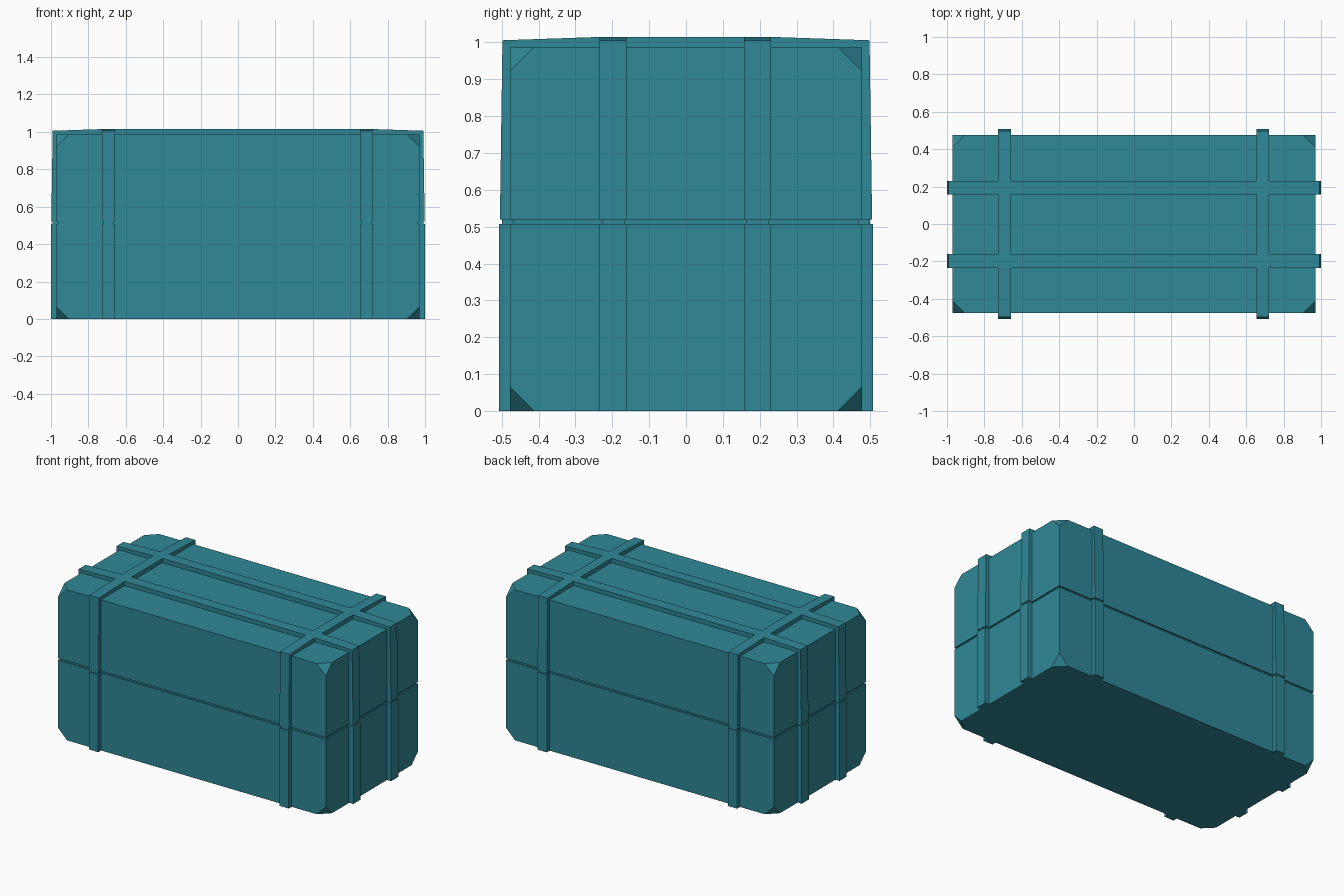
import bpy, bmesh
from mathutils import Vector

if "Cube" in bpy.data.objects:
    bpy.data.objects.remove(bpy.data.objects["Cube"])

teal = bpy.data.materials.new("teal paint")
teal.diffuse_color = (0.029, 0.246, 0.31, 1)
teal.use_nodes = True
teal.node_tree.nodes["Principled BSDF"].inputs["Base Color"].default_value = teal.diffuse_color

BX, BY, TOP = 0.97, 0.477, 0.987      # body half sizes and lid height
SX, SY = 1.0, 0.507                   # strap outer half sizes
SEAM_LO, SEAM_HI = 0.508, 0.52
CUT = 0.065                           # corner cut
INSET = 0.008


def finish(name, bm):
    bmesh.ops.recalc_face_normals(bm, faces=bm.faces)
    me = bpy.data.meshes.new(name)
    bm.to_mesh(me)
    bm.free()
    me.materials.append(teal)
    ob = bpy.data.objects.new(name, me)
    bpy.context.collection.objects.link(ob)
    return ob


def block(name, x0, x1, y0, y1, z0, z1, cut_z=None):
    """Box as a convex hull; corners at height cut_z are cut off."""
    bm = bmesh.new()
    for x, sx in ((x0, 1), (x1, -1)):
        for y, sy in ((y0, 1), (y1, -1)):
            for z, sz in ((z0, 1), (z1, -1)):
                if z == cut_z:
                    bm.verts.new((x + sx * CUT, y, z))
                    bm.verts.new((x, y + sy * CUT, z))
                    bm.verts.new((x, y, z + sz * CUT))
                else:
                    bm.verts.new((x, y, z))
    bmesh.ops.convex_hull(bm, input=bm.verts)
    bmesh.ops.dissolve_limit(bm, angle_limit=0.01, verts=bm.verts, edges=bm.edges)
    return finish(name, bm)


def band(name, profile, c, width, along_x):
    """Extrude an (h, z) profile across the strap width, centred on c."""
    bm = bmesh.new()
    to3 = (lambda h, w, z: (h, w, z)) if along_x else (lambda h, w, z: (w, h, z))
    f = bm.faces.new([bm.verts.new(to3(h, c - width / 2, z)) for h, z in profile])
    r = bmesh.ops.extrude_face_region(bm, geom=[f])
    vs = [g for g in r["geom"] if isinstance(g, bmesh.types.BMVert)]
    bmesh.ops.translate(bm, verts=vs, vec=Vector(to3(0, width, 0)))
    return finish(name, bm)


# Body halves and the recessed seam between them
block("lower_case", -BX, BX, -BY, BY, 0, SEAM_LO, 0)
block("lid", -BX, BX, -BY, BY, SEAM_HI, TOP, TOP)
block("seam_core", -BX + INSET, BX - INSET, -BY + INSET, BY - INSET, SEAM_LO, SEAM_HI)


# Straps: an arch over the lid, two legs below, recessed pieces at the seam
def strap(tag, outer, body, flat, c, width, along_x):
    inn = body - 0.004
    right = [(outer - 0.002, SEAM_HI), (outer - 0.009, 1.006), (flat, 1.015)]
    arch = right + [(-h, z) for h, z in reversed(right)]
    arch += [(-inn, SEAM_HI), (-inn, TOP - 0.004), (inn, TOP - 0.004), (inn, SEAM_HI)]
    band("lid_strap_" + tag, arch, c, width, along_x)
    for s, side in ((1, "a"), (-1, "b")):
        def rect(h0, h1, z0, z1):
            return [(s * h0, z0), (s * h1, z0), (s * h1, z1), (s * h0, z1)]
        band(f"lower_strap_{tag}_{side}", rect(inn, outer, 0, SEAM_LO), c, width, along_x)
        band(f"strap_seam_{tag}_{side}",
             rect(inn - INSET, outer - INSET, SEAM_LO, SEAM_HI), c, width - 0.012, along_x)


for i, c in enumerate((-0.692, 0.688)):
    strap(f"cross_{i}", SY, BY, 0.235, c, 0.068, False)
for i, c in enumerate((-0.198, 0.194)):
    strap(f"long_{i}", SX, BX, 0.724, c, 0.073, True)
